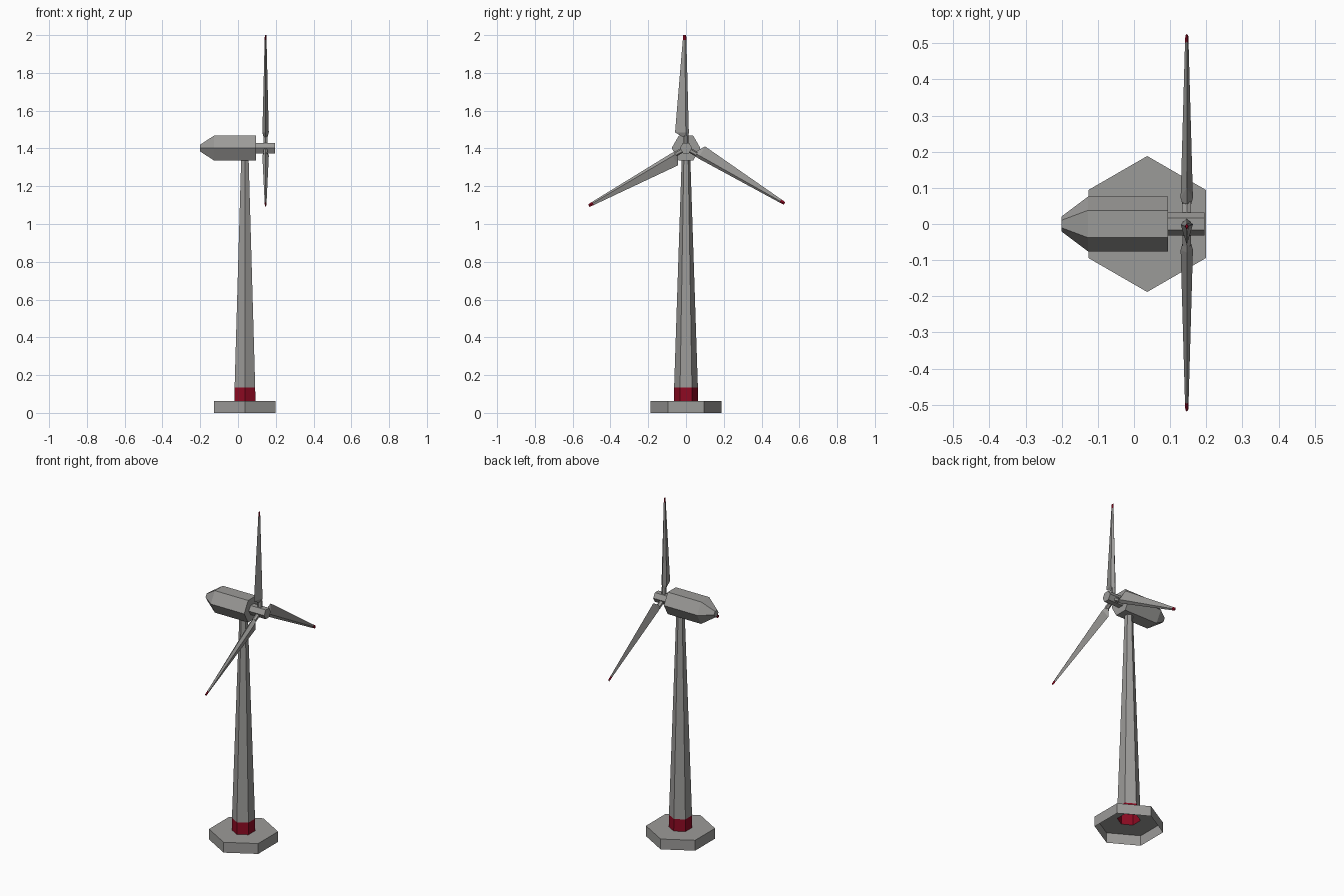
import bpy, bmesh, math
from mathutils import Matrix, Vector

if "Cube" in bpy.data.objects:
    bpy.data.objects.remove(bpy.data.objects["Cube"])


def material(name, rgb):
    m = bpy.data.materials.new(name)
    m.diffuse_color = (*rgb, 1)
    m.use_nodes = True
    m.node_tree.nodes["Principled BSDF"].inputs["Base Color"].default_value = m.diffuse_color
    return m


GREY = material("warm grey", (0.33, 0.325, 0.315))
RED = material("deep red", (0.27, 0.003, 0.016))

CX = 0.0365           # tower axis
HUB = Vector((0.146, 0, 1.402))


def hexagon(r):
    """Flat hexagon with corners on the y axis."""
    return [(r * math.cos(math.radians(a)), r * math.sin(math.radians(a)))
            for a in range(30, 390, 60)]


def loft(name, rings, matrix, mats, red_rule=None, cap_start=True, cap_end=True):
    """Skin a list of point rings; red_rule(ring index) marks red bands."""
    bm = bmesh.new()
    vs = [[bm.verts.new(p) for p in ring] for ring in rings]
    n = len(rings[0])
    for i in range(len(vs) - 1):
        for j in range(n):
            k = (j + 1) % n
            f = bm.faces.new((vs[i][j], vs[i][k], vs[i + 1][k], vs[i + 1][j]))
            f.material_index = 1 if red_rule and red_rule(i) else 0
    if cap_start:
        bm.faces.new(vs[0][::-1])
    if cap_end:
        f = bm.faces.new(vs[-1])
        f.material_index = 1 if red_rule and red_rule(len(vs) - 2) else 0
    bm.transform(matrix)
    bmesh.ops.recalc_face_normals(bm, faces=bm.faces)
    me = bpy.data.meshes.new(name)
    bm.to_mesh(me)
    bm.free()
    for m in mats:
        me.materials.append(m)
    ob = bpy.data.objects.new(name, me)
    bpy.context.collection.objects.link(ob)
    return ob


def hex_loft(name, profile, matrix, mats=(GREY,), **kw):
    """profile: list of (radius, height)."""
    rings = [[(x, y, z) for x, y in hexagon(r)] for r, z in profile]
    return loft(name, rings, matrix, mats, **kw)


tower_axis = Matrix.Translation((CX, 0, 0))

# Hollow foot and tower in one shell, red band above the foot
hex_loft("foot_and_tower",
         [(0.188, 0), (0.188, 0.062), (0.064, 0.062), (0.063, 0.134), (0.023, 1.34)],
         tower_axis, (GREY, RED), red_rule=lambda i: i == 2, cap_start=False)

# Nacelle and hub lie along x
along_x = Matrix.Translation((0, 0, HUB.z)) @ Matrix.Rotation(math.radians(90), 4, 'Y')
hex_loft("nacelle", [(0.021, -0.2), (0.076, -0.127), (0.076, 0.094)], along_x)
hex_loft("hub", [(0.032, 0.085), (0.032, 0.195)], along_x)


# Blade section: trailing edge, front ridge, leading edge, back ridge
def section(r, trail, ridge, lead, thick):
    return [(0, trail, r), (thick, ridge, r), (0, lead, r), (-thick, ridge, r)]


tip = 2.0 - HUB.z
blade_rings = [section(0.058, -0.016, 0.0, 0.013, 0.011),
               section(0.083, -0.058, -0.001, 0.015, 0.017),
               section(tip - 0.025, -0.017, -0.006, 0.002, 0.005),
               section(tip, -0.015, -0.006, 0.001, 0.004)]

# Three blades with short necks
for i in range(3):
    m = Matrix.Translation(HUB) @ Matrix.Rotation(math.radians(120 * i), 4, 'X')
    loft(f"blade_{i + 1}", blade_rings, m, (GREY, RED), red_rule=lambda k: k == 2)
    hex_loft(f"blade_neck_{i + 1}", [(0.013, 0.015), (0.013, 0.066)], m)
